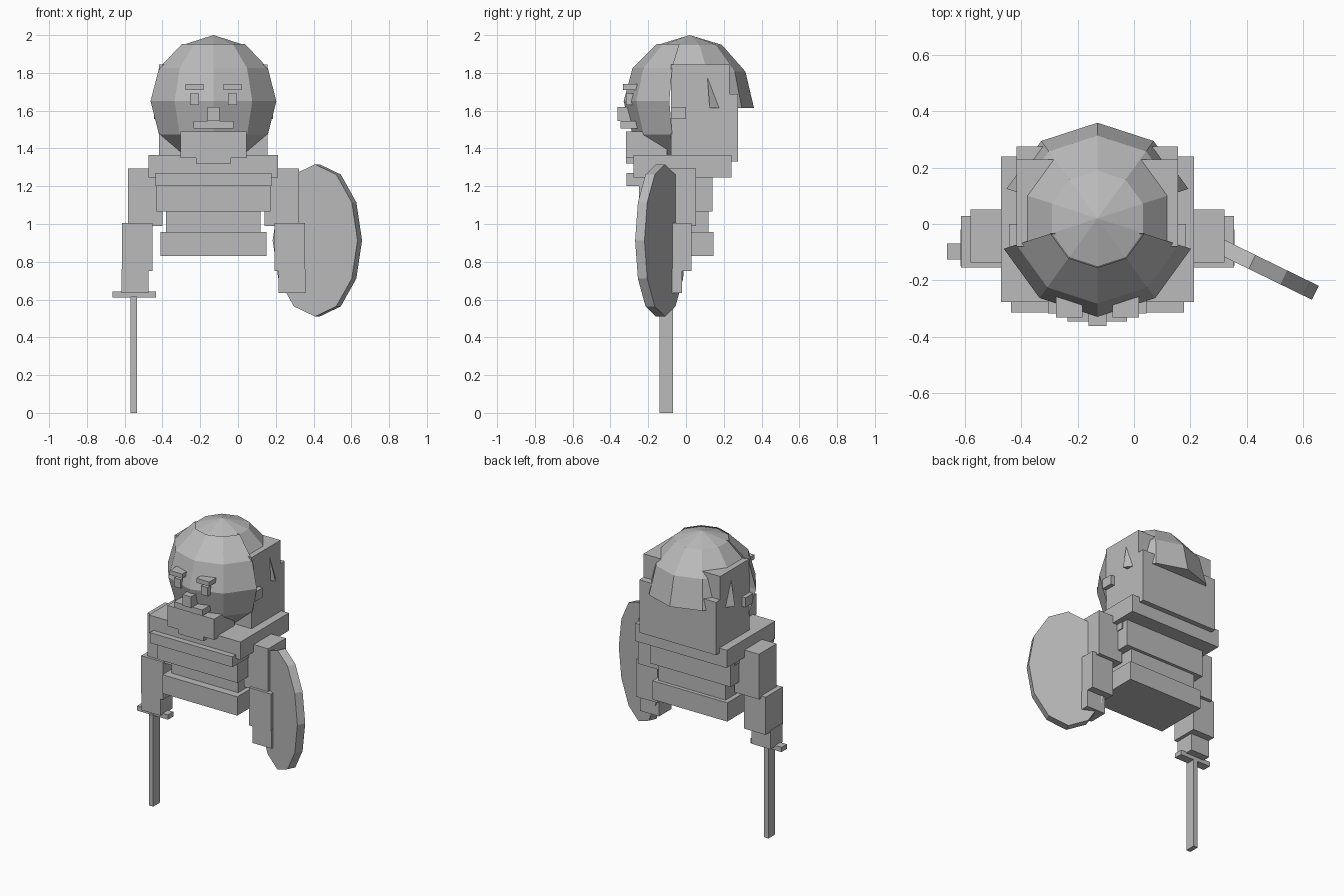
import bpy, bmesh, math

if "Cube" in bpy.data.objects:
    bpy.data.objects.remove(bpy.data.objects["Cube"])

CX = -0.13  # body centre line

grey = bpy.data.materials.new("plain grey")
grey.diffuse_color = (0.5, 0.5, 0.5, 1)
grey.use_nodes = True
grey.node_tree.nodes["Principled BSDF"].inputs["Base Color"].default_value = grey.diffuse_color


def finish(name, bm):
    bmesh.ops.recalc_face_normals(bm, faces=bm.faces)
    me = bpy.data.meshes.new(name)
    bm.to_mesh(me)
    bm.free()
    me.materials.append(grey)
    ob = bpy.data.objects.new(name, me)
    bpy.context.collection.objects.link(ob)
    return ob


def box(name, x, y, z):
    """Box from (min, max) ranges, x measured from the body centre line."""
    bm = bmesh.new()
    bmesh.ops.create_cube(bm, size=1)
    for v in bm.verts:
        for i, (a, b) in enumerate((x, y, z)):
            v.co[i] = a if v.co[i] < 0 else b
        v.co.x += CX
    return finish(name, bm)


def wide(name, half, y, z):
    return box(name, (-half, half), y, z)


def pair(name, x, y, z):
    box(name + "_right", x, y, z)
    box(name + "_left", (-x[1], -x[0]), y, z)


def shell(name, r, rz, zc, keep):
    """Ten-sided ball with 30 degree rings, keeping faces chosen by (ring, segment)."""
    bm = bmesh.new()
    rows = []
    for i in range(7):
        p = math.radians(30 * i)
        n = 1 if i in (0, 6) else 10
        rows.append([bm.verts.new((CX + r * math.sin(p) * math.sin(math.radians(36 * k)),
                                   0.02 + r * math.sin(p) * math.cos(math.radians(36 * k)),
                                   zc + rz * math.cos(p))) for k in range(n)])
    for i in range(6):
        for k in range(10):
            if keep(i, k):
                a, b = rows[i], rows[i + 1]
                quad = [a[k % len(a)], a[(k + 1) % len(a)], b[(k + 1) % len(b)], b[k % len(b)]]
                bm.faces.new(list(dict.fromkeys(quad)))
    bmesh.ops.delete(bm, geom=[v for v in bm.verts if not v.link_faces], context='VERTS')
    return bm, rows


# Helmet dome: full cap on top, flap hanging at the back
dome, rows = shell("helmet", 0.34, 0.386, 1.614,
                   lambda i, k: i < 2 or (i == 2 and k in (0, 1, 8, 9)))
dome.faces.new([rows[3][k] for k in (8, 9, 0, 1, 2)])
dome.faces.new([rows[2][2], rows[3][2], rows[3][8], rows[2][8]])
finish("helmet_dome", dome)

# Rounded face at the front
face, rows = shell("face", 0.35, 0.35, 1.65, lambda i, k: i > 0 and 3 <= k <= 6)
for i in range(1, 5):
    face.faces.new([rows[i][3], rows[i + 1][3], rows[i + 1][7], rows[i][7]])
finish("face", face)

# Head block and neck guard
wide("head_block", 0.287, (-0.08, 0.23), (1.36, 1.845))
wide("neck_guard", 0.287, (0.2, 0.275), (1.33, 1.687))
pair("ear_tab", (0.27, 0.315), (-0.08, 0.0), (1.555, 1.62))

# Face details
pair("eyebrow", (0.053, 0.148), (-0.333, -0.22), (1.71, 1.74))
pair("eye", (0.077, 0.125), (-0.317, -0.2), (1.63, 1.69))
wide("nose", 0.032, (-0.363, -0.25), (1.545, 1.62))
wide("moustache", 0.106, (-0.347, -0.2), (1.505, 1.545))
wide("beard", 0.175, (-0.318, -0.1), (1.35, 1.49))
wide("beard_tip", 0.093, (-0.318, -0.2), (1.32, 1.36))

# Torso
wide("shoulders", 0.343, (-0.277, 0.24), (1.245, 1.365))
wide("collar_band", 0.308, (-0.315, 0.1), (1.2, 1.27))
wide("chest", 0.302, (-0.25, 0.14), (1.067, 1.25))
wide("waist", 0.25, (-0.17, 0.12), (0.94, 1.08))
wide("belt", 0.28, (-0.222, 0.145), (0.83, 0.957))

# Arms
pair("upper_arm", (0.27, 0.452), (-0.137, 0.052), (0.99, 1.295))
pair("forearm", (0.322, 0.485), (-0.155, 0.028), (0.75, 1.005))
pair("hand", (0.345, 0.487), (-0.15, -0.02), (0.635, 0.762))

# Sword pointing down
box("sword_guard", (-0.535, -0.305), (-0.127, -0.07), (0.61, 0.642))
box("sword_blade", (-0.438, -0.406), (-0.14, -0.07), (0.0, 0.615))

# Oval twelve-sided shield
bm = bmesh.new()
bmesh.ops.create_cone(bm, cap_ends=True, segments=12, radius1=1, radius2=1, depth=0.055)
for v in bm.verts:
    x, y, z = v.co
    v.co = (x * 0.25, z, y * 0.403)
shield = finish("shield", bm)
shield.location = (0.42, -0.135, 0.913)
shield.rotation_euler.z = math.radians(-26)
